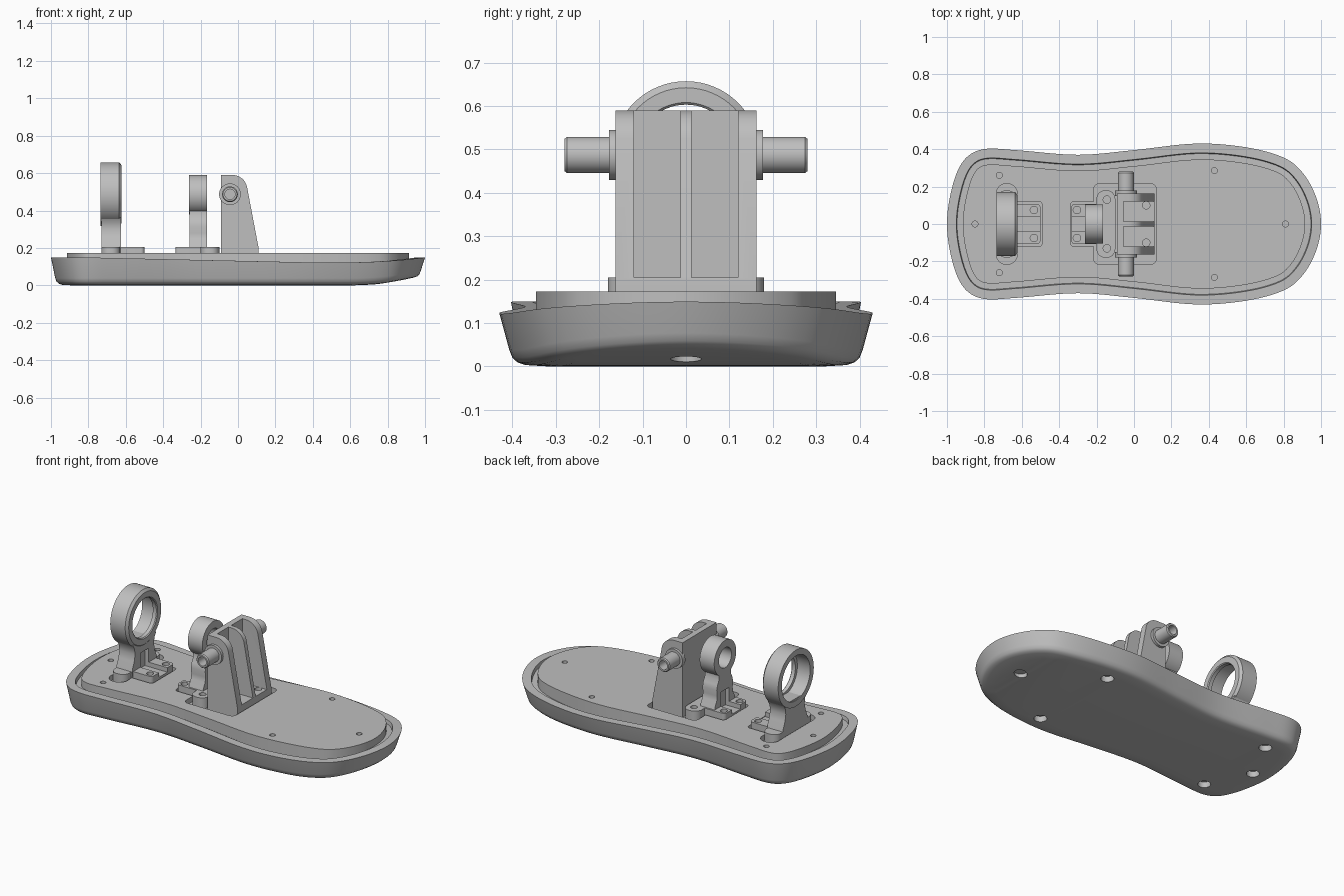
import bpy, bmesh
from math import sin, cos, pi
from mathutils import Vector

if "Cube" in bpy.data.objects:
    bpy.data.objects.remove(bpy.data.objects["Cube"])

GREY = bpy.data.materials.new("plain grey")
GREY.use_nodes = True
COLOUR = (0.52, 0.52, 0.52, 1)
GREY.diffuse_color = COLOUR
GREY.node_tree.nodes["Principled BSDF"].inputs["Base Color"].default_value = COLOUR


def shade(ob):
    bpy.ops.object.select_all(action="DESELECT")
    ob.select_set(True)
    bpy.context.view_layer.objects.active = ob
    bpy.ops.object.shade_smooth_by_angle(angle=0.55)


def finish(name, bm):
    bmesh.ops.recalc_face_normals(bm, faces=bm.faces)
    me = bpy.data.meshes.new(name)
    bm.to_mesh(me)
    bm.free()
    me.materials.append(GREY)
    ob = bpy.data.objects.new(name, me)
    bpy.context.collection.objects.link(ob)
    shade(ob)
    return ob


def cut(ob, *cutters):
    """Subtract the cutters for good, then shade the new edges."""
    bpy.context.view_layer.objects.active = ob
    for c in cutters:
        m = ob.modifiers.new("cut", "BOOLEAN")
        m.operation, m.solver, m.object = "DIFFERENCE", "EXACT", c
        bpy.ops.object.modifier_apply(modifier=m.name)
        bpy.data.objects.remove(c)
    shade(ob)


def prism(name, pts, axis, a, b):
    """Extrude a 2D outline along x, y or z from a to b."""
    place = {"x": lambda u, v, w: (w, u, v), "y": lambda u, v, w: (u, w, v),
             "z": lambda u, v, w: (u, v, w)}[axis]
    bm = bmesh.new()
    low, high = ([bm.verts.new(place(u, v, w)) for u, v in pts] for w in (a, b))
    n = len(pts)
    bm.faces.new(low)
    bm.faces.new(high)
    for i in range(n):
        j = (i + 1) % n
        bm.faces.new((low[i], low[j], high[j], high[i]))
    return finish(name, bm)


def rounded(x0, x1, y0, y1, r, steps=8):
    corners = ((x1 - r, y1 - r), (x0 + r, y1 - r), (x0 + r, y0 + r), (x1 - r, y0 + r))
    return [(cx + r * cos((k + s / steps) * pi / 2), cy + r * sin((k + s / steps) * pi / 2))
            for k, (cx, cy) in enumerate(corners) for s in range(steps + 1)]


def box(name, x0, x1, y0, y1, z0, z1):
    return prism(name, [(x0, y0), (x1, y0), (x1, y1), (x0, y1)], "z", z0, z1)


def lathe(name, profile, centre, axis, seg=64):
    """Revolve a closed (radius, along) profile around an axis."""
    bm = bmesh.new()
    rings = []
    for i in range(seg):
        c, s = cos(2 * pi * i / seg), sin(2 * pi * i / seg)
        rings.append([bm.verts.new(Vector(centre) + Vector(
            (h, r * c, r * s) if axis == "x" else (r * c, h, r * s))) for r, h in profile])
    n = len(profile)
    for i in range(seg):
        a, b = rings[i], rings[(i + 1) % seg]
        for k in range(n):
            bm.faces.new((a[k], a[(k + 1) % n], b[(k + 1) % n], b[k]))
    return finish(name, bm)


def drills(name, spots, r, z0, z1):
    """Several vertical cylinders in one cutter."""
    bm = bmesh.new()
    for x, y in spots:
        res = bmesh.ops.create_cone(bm, cap_ends=True, segments=24, radius1=r, radius2=r, depth=z1 - z0)
        bmesh.ops.translate(bm, verts=res["verts"], vec=(x, y, (z0 + z1) / 2))
    return finish(name, bm)


def spline(pts, steps):
    """Closed Catmull-Rom curve through the points."""
    out, n = [], len(pts)
    for i in range(n):
        a, b, c, d = (Vector(pts[(i + k) % n]) for k in (-1, 0, 1, 2))
        for s in range(steps):
            t = s / steps
            out.append(0.5 * (2 * b + (c - a) * t + (2 * a - 5 * b + 4 * c - d) * t * t
                              + (3 * b - a - 3 * c + d) * t ** 3))
    return out


# Foot-shaped base: outline, then rings of inset and height
half = [(-0.985, 0.14), (-0.945, 0.28), (-0.885, 0.365), (-0.79, 0.402), (-0.62, 0.394),
        (-0.3, 0.37), (0, 0.395), (0.33, 0.43), (0.6, 0.41), (0.8, 0.355), (0.905, 0.27), (0.975, 0.14)]
outline = spline([(-1, 0)] + half + [(1, 0)] + [(x, -y) for x, y in reversed(half)], 6)
N = len(outline)
normals = []
for i in range(N):
    t = (outline[(i + 1) % N] - outline[i - 1]).normalized()
    normals.append(Vector((-t.y, t.x)))


def rim(x):
    return 0.121 + 0.028 * (min(1, (0.45 - x) / 1.25) if x < 0.45 else ((x - 0.45) / 0.55) ** 2.5)


def toe(x):
    return 0.035 * max(0, (x - 0.6) / 0.38) ** 2


rings = [(0.11, lambda x: toe(x) * 0.8), (0.06, lambda x: 0.003 + toe(x)),
         (0.042, lambda x: 0.009 + toe(x)), (0.03, lambda x: 0.02 + toe(x)),
         (0.023, lambda x: 0.038 + toe(x)), (0, rim), (0.05, rim),
         (0.054, lambda x: rim(x) - 0.022), (0.085, lambda x: rim(x) - 0.022), (0.085, lambda x: 0.172)]
bm = bmesh.new()
loops = []
for inset, height in rings:
    loop = []
    for p, nrm in zip(outline, normals):
        q = p - nrm * inset
        loop.append(bm.verts.new((q.x, q.y, height(p.x))))
    loops.append(loop)
for a, b in zip(loops, loops[1:]):
    for i in range(N):
        bm.faces.new((a[i], a[(i + 1) % N], b[(i + 1) % N], b[i]))
sole = loops[0]
for i in range(N // 2):
    bm.faces.new(list(dict.fromkeys((sole[i], sole[i + 1], sole[N - i - 1], sole[-i]))))
bm.faces.new(loops[-1])
base = finish("base", bm)

# Blind screw holes above and below, and pockets under the brackets
screws = [(-0.72, 0.26), (-0.72, -0.26), (-0.85, 0), (0.43, 0.285), (0.43, -0.285), (0.81, 0)]
FLOOR = 0.14
cut(base, drills("screw_hole_cutter", screws, 0.016, 0.07, 0.3),
    drills("screw_head_cutter", screws, 0.036, -0.1, 0.035),
    prism("ring_pocket_cutter", rounded(-0.735, -0.625, -0.215, 0.215, 0.05), "z", FLOOR, 0.3),
    prism("ring_fork_pocket_cutter", rounded(-0.67, -0.49, -0.12, 0.12, 0.02), "z", FLOOR, 0.3),
    prism("yoke_pocket_cutter", rounded(-0.215, 0.12, -0.215, 0.215, 0.03), "z", FLOOR, 0.3),
    prism("small_fork_pocket_cutter", rounded(-0.34, -0.18, -0.12, 0.12, 0.02), "z", FLOOR, 0.3))


def bracket(prefix, x0, x1, z, profile, neck, foot, fork, slot):
    """Ring on a waisted neck with a cross foot and a slotted fork foot."""
    lathe(prefix + "_ring", profile, (0, 0, z), "x")
    stem = prism(prefix + "_neck", neck + [(-y, h) for y, h in reversed(neck)], "x", x0, x1)
    feet = [prism(prefix + "_foot", rounded(foot[0], foot[1], -0.18, 0.18, 0.045), "z", FLOOR - 0.01, 0.205),
            prism(prefix + "_fork", rounded(fork[0], fork[1], -0.108, 0.108, 0.02), "z", FLOOR - 0.01, 0.205)]
    for part in feet + [stem]:
        cut(part, box("slot_cutter", slot[0], slot[1], -0.04, 0.04, 0.178, 0.29))
    return feet


# Large ring bracket near the heel
feet = bracket("large", -0.73, -0.625, 0.487,
               [(0.135, -0.735), (0.17, -0.735), (0.17, -0.635), (0.155, -0.622), (0.121, -0.622),
                (0.116, -0.627), (0.116, -0.65), (0.135, -0.65)],
               [(0.125, 0.16), (0.115, 0.22), (0.098, 0.26), (0.09, 0.3), (0.095, 0.335), (0.112, 0.362)],
               (-0.73, -0.63), (-0.69, -0.5), (-0.65, -0.4))
cut(feet[1], drills("large_fork_hole_cutter", [(-0.535, 0.075), (-0.535, -0.075)], 0.02, 0.16, 0.3))

# Small ring bracket behind the yoke
feet = bracket("small", -0.26, -0.165, 0.485,
               [(0.06, -0.262), (0.105, -0.262), (0.105, -0.165), (0.06, -0.165)],
               [(0.105, 0.16), (0.095, 0.22), (0.078, 0.25), (0.074, 0.28), (0.078, 0.315),
                (0.07, 0.345), (0.056, 0.37), (0.056, 0.398)],
               (-0.2, -0.1), (-0.335, -0.13), (-0.45, -0.235))
cut(feet[1], drills("small_fork_hole_cutter", [(-0.305, 0.075), (-0.305, -0.075)], 0.02, 0.16, 0.3))
cut(feet[0], drills("small_foot_hole_cutter", [(-0.145, 0.13), (-0.145, -0.13)], 0.02, 0.16, 0.3))

# Yoke: side profile swept across, with two bays cut out between three ribs
arc = [(-0.03 + 0.08 * sin(a * pi / 18), 0.51 + 0.08 * cos(a * pi / 18)) for a in range(9)]
yoke = prism("yoke", [(-0.09, FLOOR - 0.01), (-0.09, 0.59)] + arc + [(0.11, 0.2), (0.11, FLOOR - 0.01)],
             "y", -0.162, 0.162)
cut(yoke, box("left_bay_cutter", -0.055, 0.3, 0.013, 0.12, 0.205, 0.8),
    box("right_bay_cutter", -0.055, 0.3, -0.12, -0.013, 0.205, 0.8),
    drills("yoke_hole_cutter", [(0.065, 0.1), (0.065, -0.1)], 0.02, 0.17, 0.4))

# Hollow pivot pins with collars
for side, s in (("left", 1), ("right", -1)):
    pin = [(0.027, 0.15), (0.058, 0.15), (0.058, 0.178), (0.042, 0.178), (0.042, 0.274),
           (0.037, 0.28), (0.027, 0.28)]
    lathe(side + "_pivot_pin", [(r, s * h) for r, h in pin], (-0.043, 0, 0.487), "y", 40)
